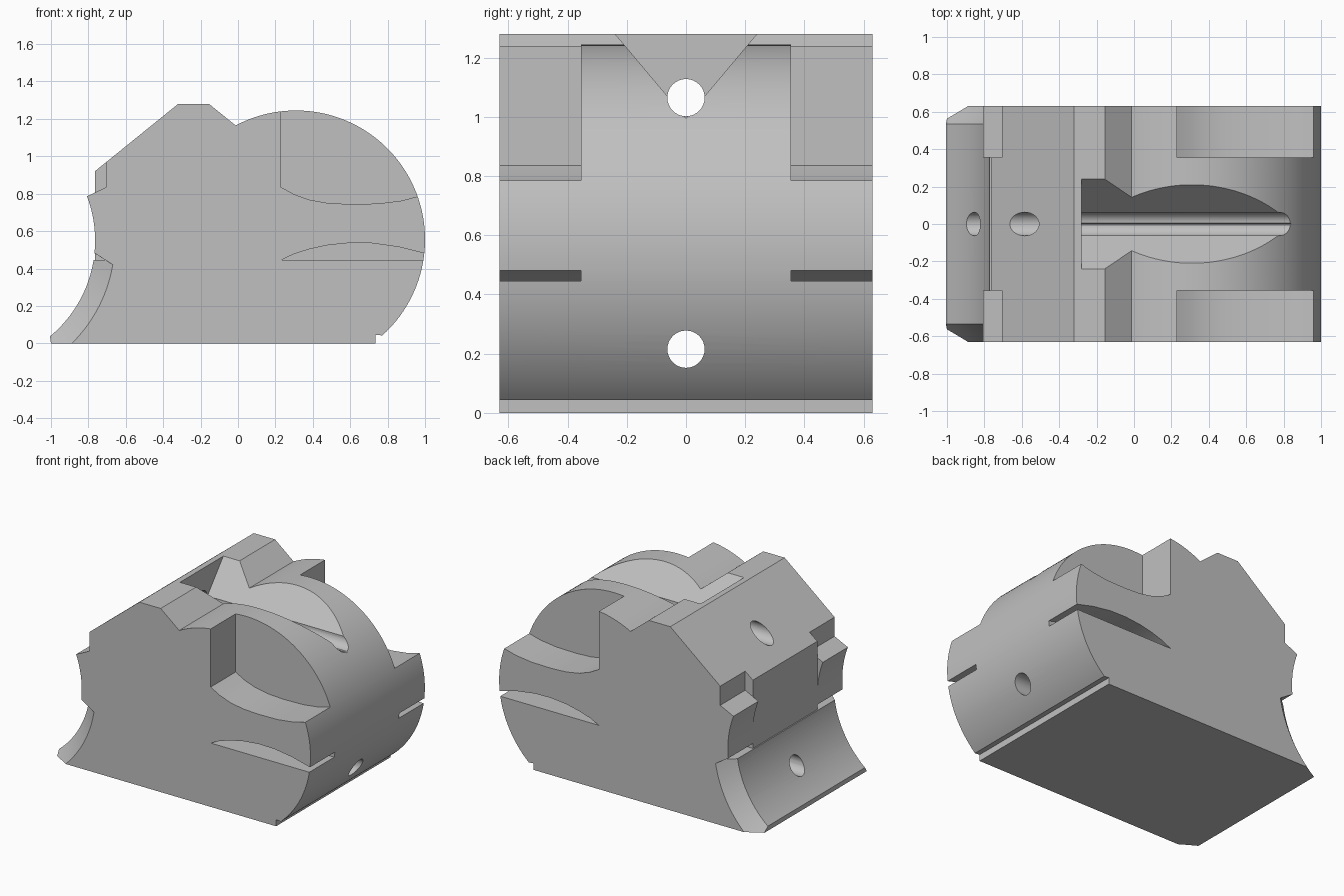
import bpy
import bmesh
from math import radians, degrees, cos, sin, acos, atan2

if "Cube" in bpy.data.objects:
    bpy.data.objects.remove(bpy.data.objects["Cube"], do_unlink=True)

HALF = 0.63          # half depth of the block
INNER = 0.355        # where the side cuts start
SADDLE = (-1.43, 0.55)   # axis of the concave end
SADDLE_R = 0.666
DRUM = (0.31, 0.555)     # axis of the round end
DRUM_R = 0.69


def arc(centre, r, start, end, steps):
    """Points on an arc, angles in degrees."""
    angles = [radians(start + (end - start) * i / steps) for i in range(steps + 1)]
    return [(centre[0] + r * cos(a), centre[1] + r * sin(a)) for a in angles]


def angle_to(centre, p):
    return degrees(atan2(p[1] - centre[1], p[0] - centre[0]))


def loft(name, ring_a, ring_b):
    """Closed solid between two matching rings of 3D points."""
    bm = bmesh.new()
    a = [bm.verts.new(p) for p in ring_a]
    b = [bm.verts.new(p) for p in ring_b]
    bm.faces.new(a)
    bm.faces.new(b)
    n = len(a)
    for i in range(n):
        j = (i + 1) % n
        bm.faces.new((a[i], a[j], b[j], b[i]))
    bmesh.ops.recalc_face_normals(bm, faces=bm.faces)
    mesh = bpy.data.meshes.new(name)
    bm.to_mesh(mesh)
    bm.free()
    obj = bpy.data.objects.new(name, mesh)
    bpy.context.collection.objects.link(obj)
    return obj


def prism_y(name, pts, y0, y1):
    return loft(name, [(x, y0, z) for x, z in pts], [(x, y1, z) for x, z in pts])


def prism_x(name, pts, x0, x1):
    return loft(name, [(x0, y, z) for y, z in pts], [(x1, y, z) for y, z in pts])


# Main block: concave end, sloped top with ridge, round drum end
profile = [(-1, 0)]
profile += arc(SADDLE, SADDLE_R, angle_to(SADDLE, (-1, 0.03)),
               angle_to(SADDLE, (-0.81, 0.785)), 32)
profile += [(-0.765, 0.806), (-0.765, 0.92), (-0.32, 1.28), (-0.155, 1.28)]
profile += arc(DRUM, DRUM_R, angle_to(DRUM, (-0.01, 1.16)),
               angle_to(DRUM, (0.77, 0.045)), 72)
profile += [(0.735, 0.045), (0.735, 0)]
block = prism_y("saddle_block", profile, -HALF, HALF)

cutters = []

# Flat recess between the two ears
recess = [(-0.764, 0.445), (-0.764, 1.0), (-1.1, 1.0), (-1.1, 0.445)]
cutters.append(prism_y("recess_cutter", recess, -INNER, INNER))

# Cuts repeated on both sides
side_cuts = {
    "ear_notch": [(-0.765, 0.806), (-0.705, 0.835), (-0.705, 1.1), (-0.9, 1.1), (-0.9, 0.95)],
    "ear_wedge": [(-0.709, 0.445), (-0.82, 0.516), (-0.82, 0.445)],
    "drum_pocket": [(0.23, 0.835), (0.30, 0.797), (0.38, 0.768), (0.48, 0.75), (0.6, 0.744),
                    (0.75, 0.747), (0.87, 0.762), (0.96, 0.785), (1.1, 0.84),
                    (1.1, 1.4), (0.23, 1.4)],
    "drum_slot": [(0.23, 0.445), (0.30, 0.478), (0.38, 0.503), (0.48, 0.525), (0.6, 0.537),
                  (0.72, 0.535), (0.86, 0.515), (1.0, 0.48), (1.1, 0.445)],
}
for side, s in (("left", 1), ("right", -1)):
    for name, pts in side_cuts.items():
        cutters.append(prism_y(f"{name}_{side}", pts, s * INNER, s * 0.8))


# Conical chamfers on the foot, stopping under the ears
def chamfer_ring(y, s):
    r = SADDLE_R + (y - 0.535) * 1.116
    stop = 57.5 - degrees(acos(0.2993 / r))
    pts = arc(SADDLE, r, -65, stop, 24) + [(-0.95, 0.599), (-1.2, 0.2)]
    return [(x, s * y, z) for x, z in pts]


for s in (1, -1):
    cutters.append(loft("chamfer_cutter", chamfer_ring(0.505, s), chamfer_ring(0.66, s)))

# V groove over the drum and two through holes
groove = [(0, 0.995), (0.34, 1.4), (-0.34, 1.4)]
cutters.append(prism_x("groove_cutter", groove, -0.28, 1.2))
for z in (1.065, 0.215):
    circle = arc((0, z), 0.063, 0, 360, 32)[:-1]
    cutters.append(prism_x("hole_cutter", circle, -1.3, 1.3))

# Apply the cuts
for c in cutters:
    c.hide_render = True
    mod = block.modifiers.new(c.name, 'BOOLEAN')
    mod.operation = 'DIFFERENCE'
    mod.solver = 'EXACT'
    mod.object = c
bpy.context.view_layer.update()
evaluated = block.evaluated_get(bpy.context.evaluated_depsgraph_get())
result = bpy.data.meshes.new_from_object(evaluated)
block.modifiers.clear()
block.data = result
for c in cutters:
    bpy.data.objects.remove(c, do_unlink=True)

# Single grey finish
grey = bpy.data.materials.new("light_grey")
grey.use_nodes = True
colour = (0.53, 0.53, 0.53, 1)
grey.diffuse_color = colour
grey.node_tree.nodes["Principled BSDF"].inputs["Base Color"].default_value = colour
block.data.materials.clear()
block.data.materials.append(grey)

bpy.ops.object.select_all(action='DESELECT')
block.select_set(True)
bpy.context.view_layer.objects.active = block
bpy.ops.object.shade_smooth_by_angle(angle=radians(25))
